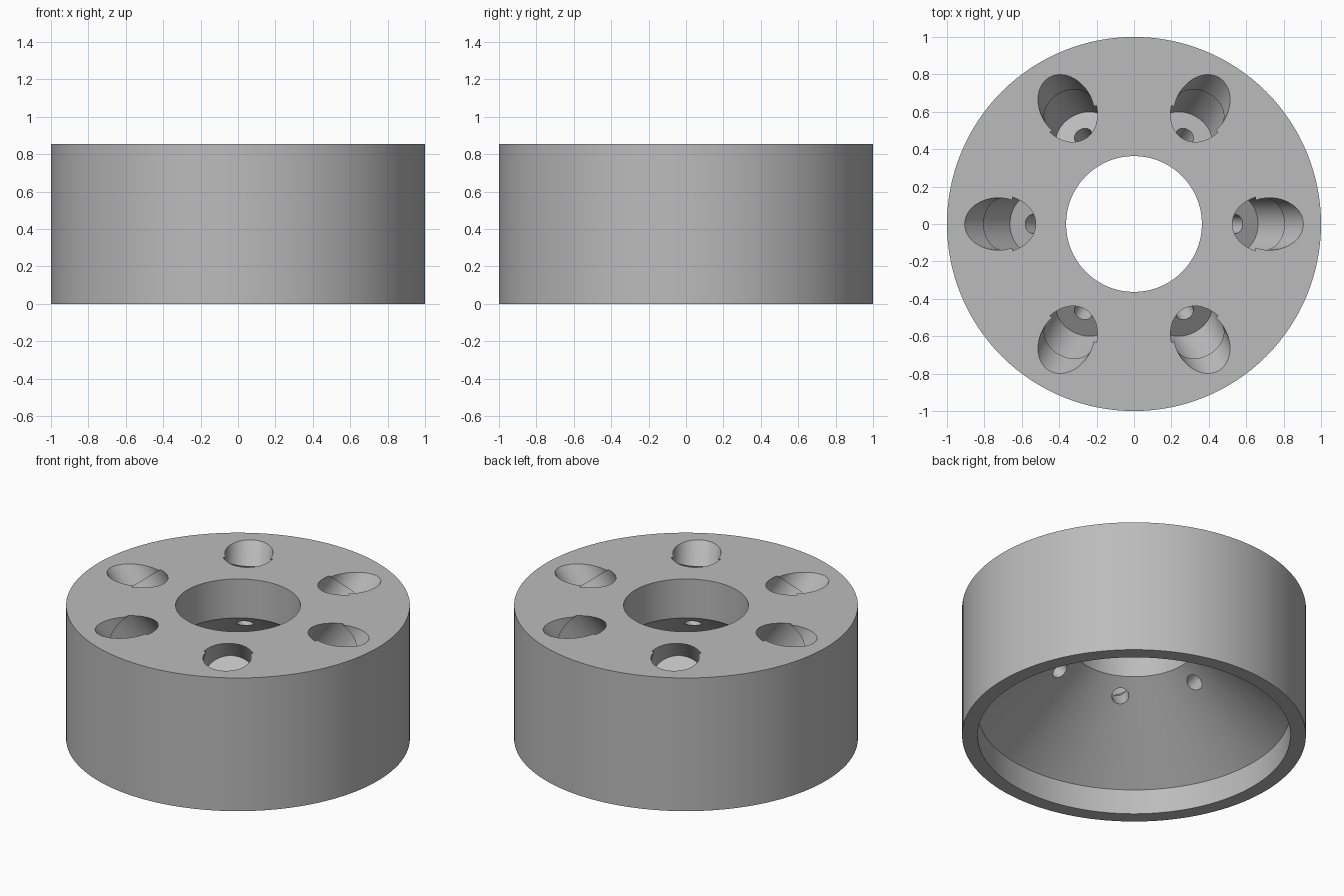
import bpy, bmesh, math
from mathutils import Matrix, Vector

if "Cube" in bpy.data.objects:
    bpy.data.objects.remove(bpy.data.objects["Cube"])

grey = bpy.data.materials.new("plain_grey")
grey.diffuse_color = (0.5, 0.5, 0.5, 1)
grey.use_nodes = True
grey.node_tree.nodes["Principled BSDF"].inputs["Base Color"].default_value = grey.diffuse_color


def lathe(name, profile, segments, matrix=Matrix(), closed=True):
    """Revolve (radius, z) points about z; open profiles get flat end caps."""
    bm = bmesh.new()
    rings = []
    for i in range(segments):
        a = 2 * math.pi * i / segments
        rings.append([bm.verts.new((r * math.cos(a), r * math.sin(a), z)) for r, z in profile])
    n = len(profile)
    for i in range(segments):
        p, q = rings[i], rings[(i + 1) % segments]
        for k in range(n if closed else n - 1):
            m = (k + 1) % n
            bm.faces.new((p[k], q[k], q[m], p[m]))
    if not closed:
        bm.faces.new([r[0] for r in rings])
        bm.faces.new([r[-1] for r in rings])
    bmesh.ops.recalc_face_normals(bm, faces=bm.faces)
    bm.transform(matrix)
    mesh = bpy.data.meshes.new(name)
    bm.to_mesh(mesh)
    bm.free()
    mesh.materials.append(grey)
    obj = bpy.data.objects.new(name, mesh)
    bpy.context.collection.objects.link(obj)
    return obj


# Ring body: straight outside, central bore, conical hollow underneath
H = 0.855
body = lathe("ring_body", [(1, 0), (1, H), (0.363, H), (0.363, 0.605), (0.91, 0.16), (0.91, 0)], 128)

# Six stepped bolt holes, square to the conical face
tilt = math.atan2(0.445, 0.547)
stepped = [(0.05, -0.6), (0.05, -0.289), (0.155, -0.289),
           (0.155, -0.047), (0.14, -0.047), (0.14, 0.4)]
cutters = []
for i in range(6):
    m = (Matrix.Rotation(i * math.pi / 3, 4, 'Z')
         @ Matrix.Translation(Vector((0.725, 0, H)))
         @ Matrix.Rotation(tilt, 4, 'Y'))
    cut = lathe("hole_cutter", stepped, 48, m, closed=False)
    cut.hide_render = True
    mod = body.modifiers.new("bolt_hole", 'BOOLEAN')
    mod.operation = 'DIFFERENCE'
    mod.solver = 'EXACT'
    mod.object = cut
    cutters.append(cut)

# Apply the cuts, then clean up and smooth
bpy.context.view_layer.objects.active = body
for mod in list(body.modifiers):
    bpy.ops.object.modifier_apply(modifier=mod.name)
for cut in cutters:
    bpy.data.objects.remove(cut)
bpy.ops.object.select_all(action='DESELECT')
body.select_set(True)
bpy.ops.object.shade_smooth_by_angle(angle=math.radians(30))
